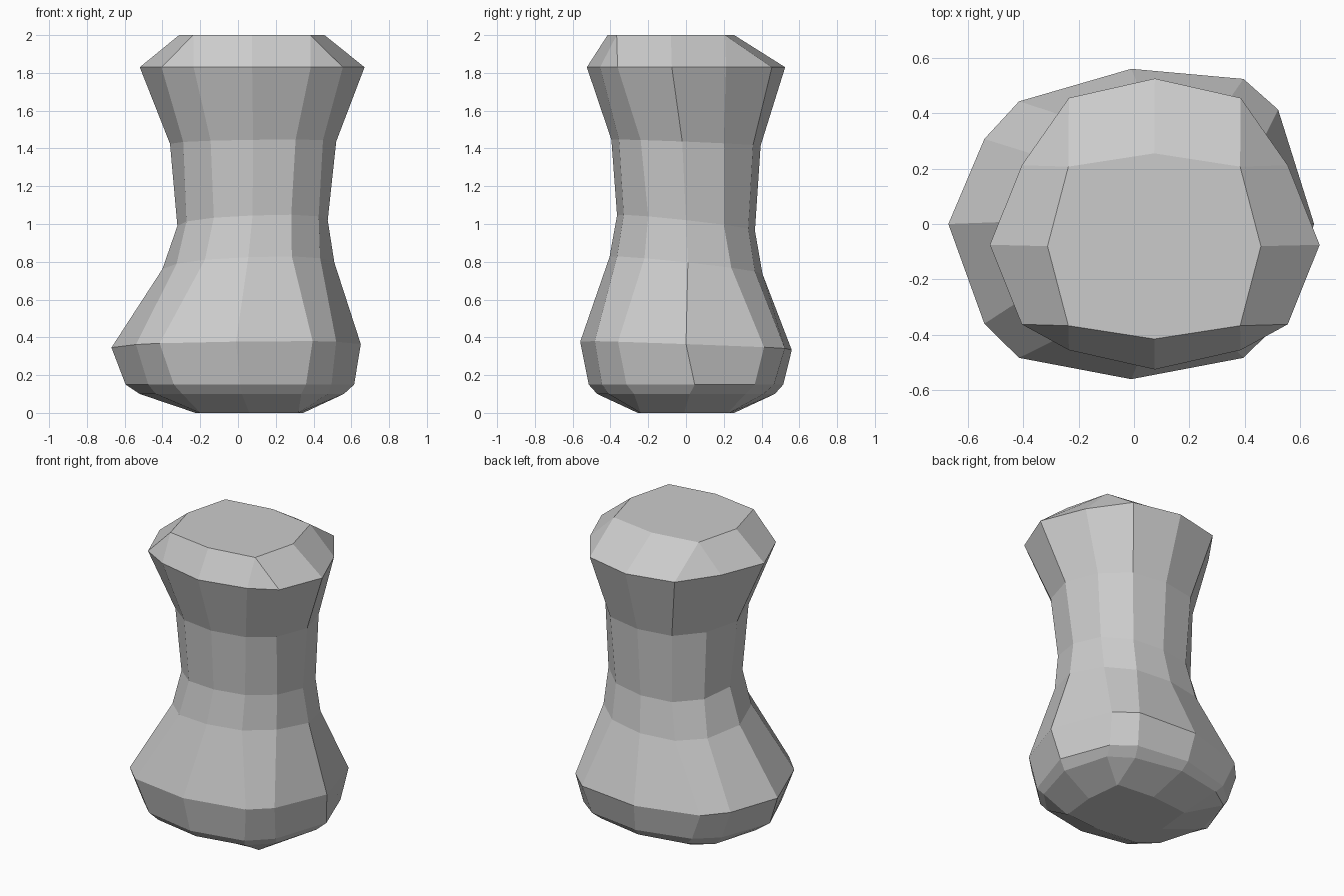
import bpy, bmesh

if "Cube" in bpy.data.objects:
    bpy.data.objects.remove(bpy.data.objects["Cube"])

# Sections of a rounded square, bottom to top:
# (z, tilt, skew, centre x, half widths: outer / side corner / front corner,
#  centre y of the side points, half depths: outer / front corner / side corner)
SECTIONS = [
    (0.00, 0, 0, .06, .285, .26, .26, -.01, .255, .23, .23),
    (0.10, 0, 0, .02, .54, .455, .315, .02, .47, .41, .295),
    (0.15, 0, .06, .01, .605, .485, .35, .01, .515, .445, .325),
    (0.355, -.04, .10, -.01, .66, .53, .405, 0, .56, .483, .36),
    (0.78, -.11, 0, .055, .455, .38, .23, .01, .405, .365, .23),
    (1.005, -.11, 0, .077, .398, .35, .205, 0, .365, .33, .20),
    (1.43, -.04, 0, .08, .44, .37, .225, -.02, .395, .355, .22),
    (1.83, 0, 0, .075, .595, .48, .31, -.075, .525, .455, .287),
    (2.00, 0, 0, .073, .385, .31, .31, -.08, .335, .287, .287),
]


def make_ring(bm, z, tilt, skew, cx, xo, xs, xf, cy, yo, yf, ys):
    """Twelve points: three per side of the rounded square, counter-clockwise."""
    top = z == SECTIONS[-1][0]
    oy = cy if top else 0
    points = [(xo, cy), (xs, cy + ys), (xf, oy + yf),
              (0, oy + yo), (-xf, oy + yf), (-xs, cy + ys),
              (-xo, cy), (-xs, cy - ys), (-xf, oy - yf),
              (0, oy - yo), (xf, oy - yf), (xs, cy - ys)]
    ring = []
    for x, y in points:
        height = z + tilt * (y - 0.35 * x)
        shift = skew * x if y > 0 else 0
        ring.append(bm.verts.new((cx + x, y + shift, height)))
    return ring


# Waisted body, lofted through the sections
bm = bmesh.new()
rings = [make_ring(bm, *s) for s in SECTIONS]
n = len(rings[0])
for low, high in zip(rings, rings[1:]):
    for k in range(n):
        m = (k + 1) % n
        bm.faces.new((low[k], low[m], high[m], high[k]))

# Flat bottom and top
bm.faces.new(rings[0][::-1])
bm.faces.new(rings[-1])

# Merge doubled corners of the end caps
bmesh.ops.remove_doubles(bm, verts=bm.verts, dist=0.001)
bmesh.ops.recalc_face_normals(bm, faces=bm.faces)

mesh = bpy.data.meshes.new("waisted_body")
bm.to_mesh(mesh)
bm.free()
body = bpy.data.objects.new("waisted_body", mesh)
bpy.context.collection.objects.link(body)
